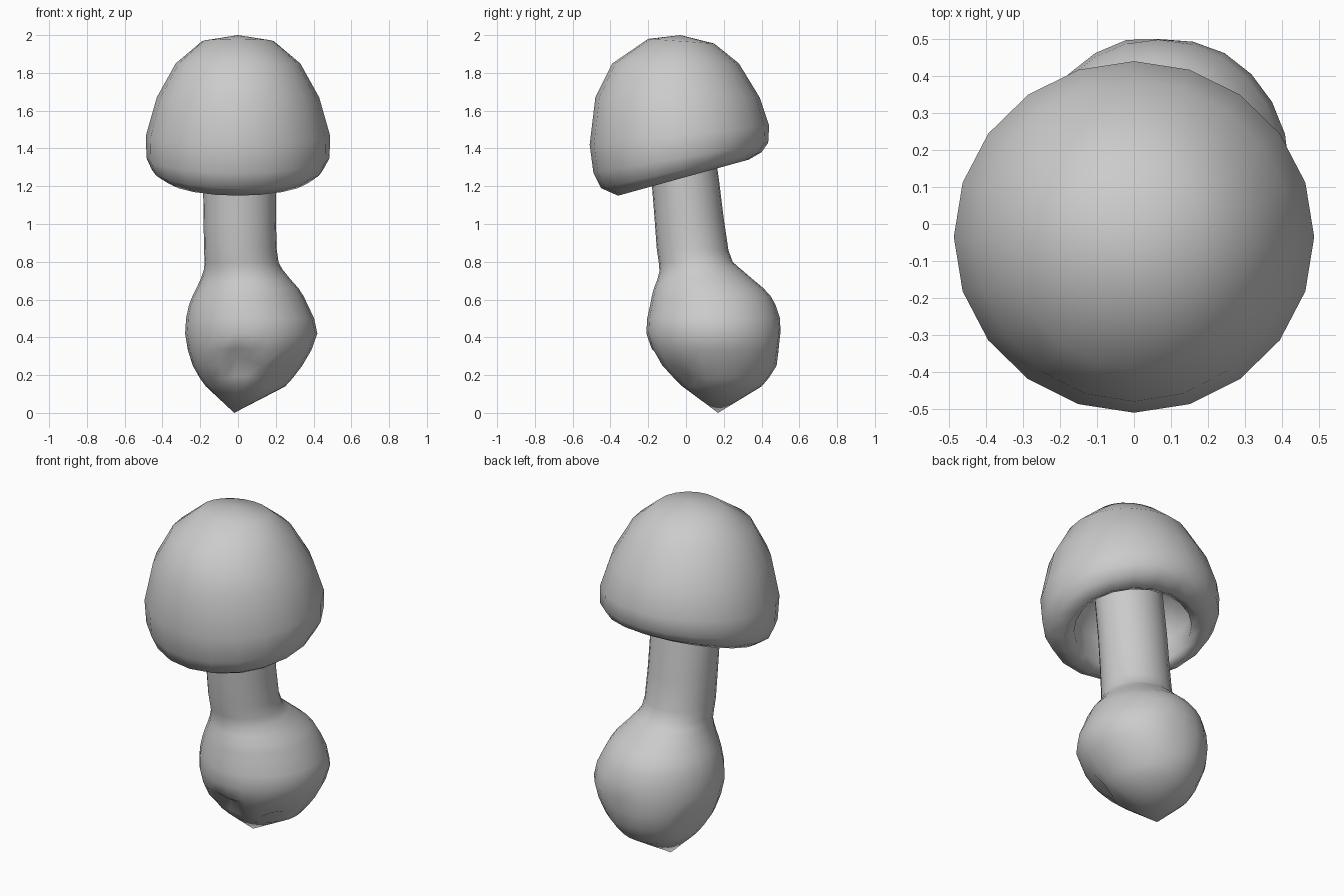
import bpy, bmesh
from math import sin, cos, tau, exp
from mathutils import Vector

if "Cube" in bpy.data.objects:
    bpy.data.objects.remove(bpy.data.objects["Cube"])


def catmull(rows, steps):
    """Insert smooth in-between rings between the given ring rows."""
    out = []
    for i in range(len(rows) - 1):
        a, b = rows[max(i - 1, 0)], rows[i]
        c, d = rows[i + 1], rows[min(i + 2, len(rows) - 1)]
        for s in range(steps):
            t = s / steps
            out.append([0.5 * (2 * q + (r - p) * t + (2 * p - 5 * q + 4 * r - u) * t * t
                               + (3 * q - p - 3 * r + u) * t ** 3)
                        for p, q, r, u in zip(a, b, c, d)])
    return out + [list(rows[-1])]


def loft(name, rings, sides, start, end, dents=()):
    """Rings: x left, x right, front y, front z, back y, back z."""
    bm = bmesh.new()
    loops = []
    for xl, xr, yf, zf, yb, zb in rings:
        loop = []
        for k in range(sides):
            a = tau * k / sides
            s = cos(a)
            loop.append(bm.verts.new(((xl + xr) / 2 + (xr - xl) / 2 * sin(a),
                                      (yf + yb) / 2 + (yf - yb) / 2 * s,
                                      (zf + zb) / 2 + (zf - zb) / 2 * s)))
        loops.append(loop)
    for p, q in zip(loops, loops[1:]):
        for k in range(sides):
            n = (k + 1) % sides
            bm.faces.new((p[k], p[n], q[n], q[k]))
    for point, loop in ((start, loops[0]), (end, loops[-1])):
        tip = bm.verts.new(point)
        for k in range(sides):
            bm.faces.new((tip, loop[k], loop[(k + 1) % sides]))
    for spot, radius, depth in dents:
        spot = Vector(spot)
        inward = (Vector((0.07, 0.15, 0.42)) - spot).normalized()
        for v in bm.verts:
            v.co += inward * depth * exp(-((v.co - spot).length / radius) ** 2)
    bmesh.ops.recalc_face_normals(bm, faces=bm.faces)
    for f in bm.faces:
        f.smooth = True
    me = bpy.data.meshes.new(name)
    bm.to_mesh(me)
    bm.free()
    obj = bpy.data.objects.new(name, me)
    bpy.context.collection.objects.link(obj)
    return obj


# Tilted cap: outer dome, rolled rim and hollow underside
cap = [
    (-0.19, 0.19, -0.20, 1.98, 0.15, 1.955),
    (-0.33, 0.33, -0.39, 1.85, 0.28, 1.85),
    (-0.43, 0.43, -0.48, 1.67, 0.39, 1.67),
    (-0.487, 0.487, -0.51, 1.42, 0.44, 1.52),
    (-0.485, 0.485, -0.49, 1.27, 0.435, 1.43),
    (-0.455, 0.45, -0.45, 1.19, 0.40, 1.38),
    (-0.39, 0.39, -0.36, 1.15, 0.33, 1.34),
    (-0.34, 0.34, -0.29, 1.19, 0.27, 1.36),
    (-0.34, 0.34, -0.30, 1.33, 0.28, 1.45),
    (-0.25, 0.25, -0.24, 1.50, 0.20, 1.55),
]
loft("mushroom_cap", cap, 20, (0, -0.03, 2.0), (0, -0.03, 1.55))

# Leaning stem swelling into an off-centre bulb with a pointed base
stem = [
    (-0.17, 0.25, -0.02, 0.14, 0.40, 0.14),
    (-0.24, 0.34, -0.14, 0.25, 0.48, 0.25),
    (-0.28, 0.42, -0.21, 0.42, 0.51, 0.42),
    (-0.26, 0.37, -0.19, 0.57, 0.475, 0.57),
    (-0.22, 0.32, -0.17, 0.66, 0.41, 0.66),
    (-0.18, 0.235, -0.14, 0.75, 0.28, 0.77),
    (-0.18, 0.205, -0.155, 0.87, 0.225, 0.86),
    (-0.185, 0.20, -0.18, 1.20, 0.175, 1.23),
    (-0.185, 0.20, -0.22, 1.56, 0.12, 1.60),
]
pits = [((0.0, -0.12, 0.25), 0.07, 0.10),
        ((0.22, -0.03, 0.18), 0.05, 0.04),
        ((-0.22, 0.27, 0.26), 0.05, 0.04),
        ((0.10, 0.49, 0.37), 0.06, 0.03)]
loft("stem_and_bulb", catmull(stem, 2), 24, (-0.02, 0.17, 0.0), (0, -0.05, 1.6), pits)
